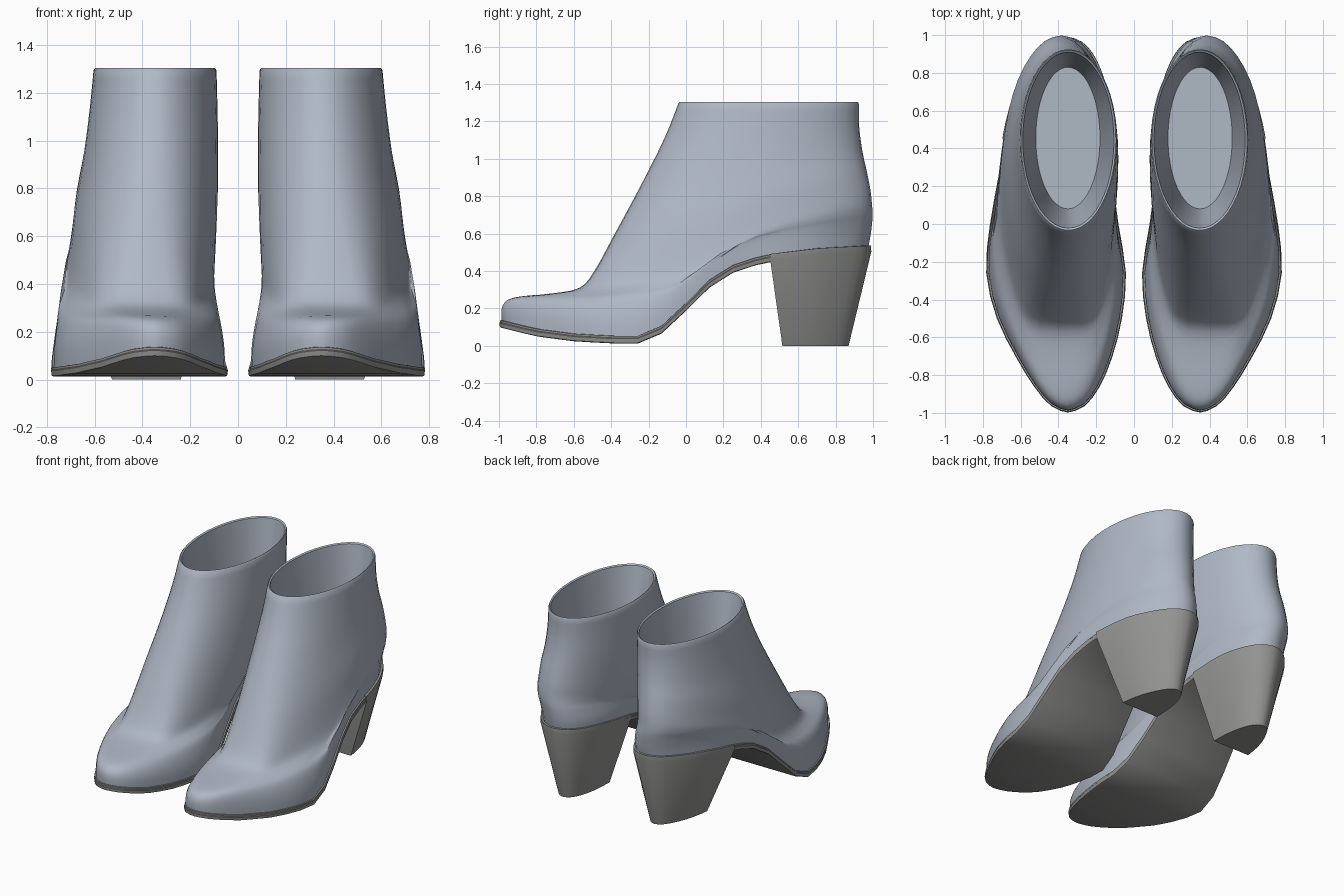
import bpy, bmesh, math

if "Cube" in bpy.data.objects:
    bpy.data.objects.remove(bpy.data.objects["Cube"])

N = 48  # points around each boot ring


def spline(rows, t):
    """Catmull-Rom through equally spaced rows (tuples)."""
    i = min(max(int(t), 0), len(rows) - 2)
    f = t - i
    p = [rows[min(max(k, 0), len(rows) - 1)] for k in (i - 1, i, i + 1, i + 2)]
    return [0.5 * (2 * b + (c - a) * f + (2 * a - 5 * b + 4 * c - d) * f * f
                   + (3 * b - a - 3 * c + d) * f ** 3) for a, b, c, d in zip(*p)]


def interp(pts, y):
    for (y0, z0), (y1, z1) in zip(pts, pts[1:]):
        if y <= y1:
            f = max(0, (y - y0) / (y1 - y0))
            return z0 + (z1 - z0) * f
    return pts[-1][1]


def material(name, color):
    m = bpy.data.materials.new(name)
    m.diffuse_color = (*color, 1)
    m.use_nodes = True
    m.node_tree.nodes["Principled BSDF"].inputs["Base Color"].default_value = m.diffuse_color
    return m


LEATHER = material("blue_grey_leather", (.43, .48, .56))
RUBBER = material("dark_grey_sole", (.29, .29, .285))

# Sole outline (inner x, outer x) every 15 degrees from toe to heel
OUTLINE = [(.35, .35), (.265, .435), (.19, .52), (.125, .615), (.075, .715), (.055, .77),
           (.095, .75), (.125, .705), (.13, .675), (.15, .62), (.2, .535), (.27, .45), (.36, .36)]
# Side curve of the sole's top edge (y, z)
SOLE = [(-.99, .135), (-.8, .088), (-.6, .062), (-.4, .05), (-.25, .05), (-.15, .085), (0, .225),
        (.1, .33), (.2, .405), (.3, .45), (.45, .488), (.7, .518), (.98, .533)]
TOE, HEEL = -.985, .98


def outline(a):
    """Sole outline point at angle a (0 = toe, pi = heel, first half is the outer side)."""
    side = 1 if a <= math.pi else 0
    h = a if side else 2 * math.pi - a
    y = TOE + (HEEL - TOE) * (1 - math.cos(h)) / 2
    return spline(OUTLINE, math.degrees(h) / 15)[side], y


def angles():
    return [2 * math.pi * j / N for j in range(N)]


def upper_ring(fy, fz, by, bz, xin, xout, oval, follow, blunt):
    """Ring from front point to back point, blending sole shape into an oval."""
    ring = []
    for a in angles():
        v = (1 - math.cos(a)) / 2
        sx, sy = outline(a)
        power = 1 - (1 - blunt) * max(0, math.cos(a))  # blunter front end
        s = math.copysign(abs(math.sin(a)) ** power, math.sin(a))
        ox = (xin + xout) / 2 + (xout - xin) / 2 * s
        sag = interp(SOLE, sy) - (SOLE[0][1] + (SOLE[-1][1] - SOLE[0][1]) * v)
        ring.append((sx + (ox - sx) * oval, fy + (by - fy) * v, fz + (bz - fz) * v + sag * follow))
    return ring


def sole_ring(grow, dz):
    ring = []
    for a in angles():
        x, y = outline(a)
        ring.append((x + grow * math.sin(a), y - grow * math.cos(a) * (1 if math.cos(a) > 0 else .5),
                     interp(SOLE, y) + dz))
    return ring


def ladder(bm, vs):
    """Close a ring with strips running across it."""
    n = len(vs)
    for j in range(n // 2):
        quad = [vs[j], vs[j + 1], vs[n - j - 1], vs[(n - j) % n]]
        bm.faces.new(list(dict.fromkeys(quad)))


def loft(name, rings, angle, mat):
    bm = bmesh.new()
    loops = [[bm.verts.new(p) for p in r] for r in rings]
    for a, b in zip(loops, loops[1:]):
        n = len(a)
        for j in range(n):
            bm.faces.new((a[j], a[(j + 1) % n], b[(j + 1) % n], b[j]))
    for end in (loops[0], loops[-1]):
        if len(end) == N:
            ladder(bm, end)
        else:
            bm.faces.new(end)
    bmesh.ops.recalc_face_normals(bm, faces=bm.faces)
    me = bpy.data.meshes.new(name)
    bm.to_mesh(me)
    bm.free()
    me.materials.append(mat)
    ob = bpy.data.objects.new(name, me)
    bpy.context.collection.objects.link(ob)
    bpy.ops.object.select_all(action='DESELECT')
    ob.select_set(True)
    bpy.context.view_layer.objects.active = ob
    bpy.ops.object.shade_smooth_by_angle(angle=math.radians(angle))
    ob.modifiers.new("pair", 'MIRROR').use_mirror_merge = False
    return ob


# Boot upper: front y,z  back y,z  inner x, outer x, oval blend, sole following, front bluntness
KEYS = [(-.985, .13, .975, .53, .12, .71, 0, 1, 1),
        (-.985, .20, .985, .58, .12, .71, .02, .93, .9),
        (-.955, .245, .992, .63, .12, .71, .15, .8, .8),
        (-.88, .265, .997, .68, .115, .71, .35, .64, .65),
        (-.72, .28, .997, .72, .11, .705, .6, .5, .5),
        (-.57, .31, .993, .77, .105, .70, .78, .36, .42),
        (-.49, .40, .985, .84, .095, .69, .88, .24, .52),
        (-.38, .60, .965, .94, .085, .675, .96, .1, .75),
        (-.24, .86, .943, 1.04, .083, .645, 1, .03, .9),
        (-.115, 1.11, .926, 1.17, .086, .62, 1, 0, 1),
        (-.04, 1.298, .925, 1.29, .09, .605, 1, 0, 1)]
STEPS = 3
rings = [upper_ring(*spline(KEYS, i / STEPS)) for i in range((len(KEYS) - 1) * STEPS + 1)]
# Rim, lining and inner floor
for fy, by, xi, xo, z in [(-.033, .92, .096, .599, 1.304), (-.022, .91, .106, .589, 1.297),
                          (.01, .888, .13, .567, 1.12), (.045, .86, .155, .543, .9),
                          (.08, .83, .18, .52, .68)]:
    rings.append(upper_ring(fy, z, by, z, xi, xo, 1, 0, 1))
loft("boot_upper", rings, 40, LEATHER)

# Thin sole with a welt edge
loft("sole", [sole_ring(0, -.038), sole_ring(.01, -.034), sole_ring(.013, -.012),
              sole_ring(.009, -.008), sole_ring(.009, .002), sole_ring(-.02, .006)], 30, RUBBER)

# Tapered block heel: flat front, rounded back, wrapping the back of the sole
M, start = 24, 2.05
top, mid, bottom = [], [], []
for i in range(M):
    x, y = outline(start + (2 * math.pi - 2 * start) * i / (M - 1))
    z = interp(SOLE, y)
    back = (y - .45) / .53
    top.append((.36 + (x - .36) * 1.045, y + .01 * back, z + .003))
    mid.append((.36 + (x - .36) * 1.05, y + .012 * back, z - .03))
    bottom.append((.36 + (x - .36) * .52, .515 + .355 * back, 0))
loft("heel", [top, mid, bottom], 35, RUBBER)
